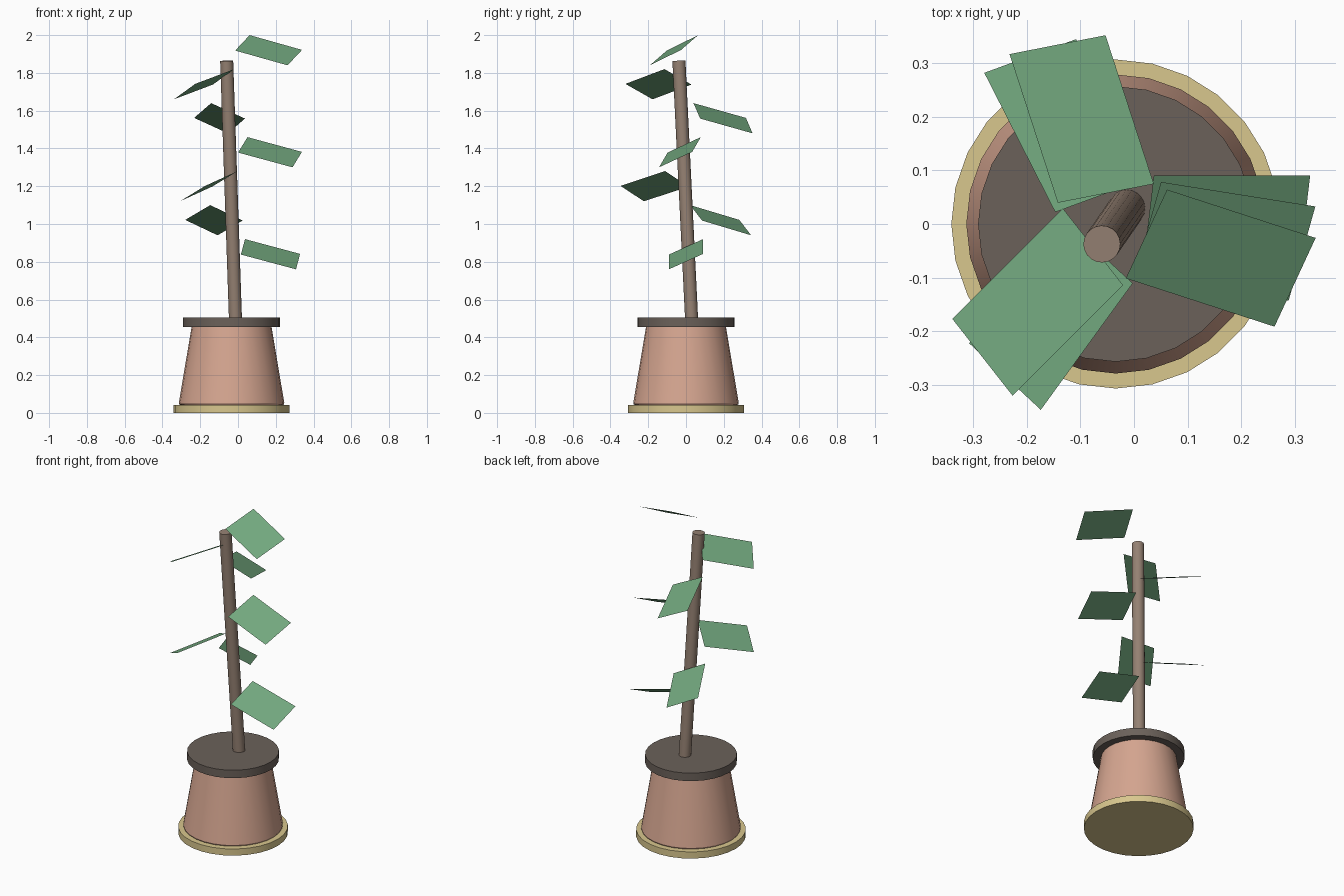
import bpy
from math import radians, cos, sin
from mathutils import Vector

if "Cube" in bpy.data.objects:
    bpy.data.objects.remove(bpy.data.objects["Cube"])

CX = -0.034   # the pot axis sits slightly left of the origin


def material(name, rgb):
    m = bpy.data.materials.new(name)
    m.diffuse_color = (*rgb, 1)
    m.use_nodes = True
    m.node_tree.nodes["Principled BSDF"].inputs["Base Color"].default_value = m.diffuse_color
    return m


def cone(name, r1, r2, z0, z1, mat, sides=28, bevel=0):
    bpy.ops.mesh.primitive_cone_add(vertices=sides, radius1=r1, radius2=r2,
                                    depth=z1 - z0, location=(CX, 0, (z0 + z1) / 2))
    ob = bpy.context.object
    ob.name = name
    ob.data.materials.append(mat)
    if bevel:
        mod = ob.modifiers.new("soft_edge", 'BEVEL')
        mod.width = bevel
        mod.segments = 2
        mod.limit_method = 'ANGLE'
    bpy.ops.object.shade_smooth_by_angle(angle=radians(30))
    return ob


clay = material("clay", (0.67, 0.38, 0.28))
soil = material("soil", (0.147, 0.12, 0.102))
bark = material("bark", (0.30, 0.22, 0.17))
sand = material("sand", (0.69, 0.57, 0.27))
green = material("green", (0.17, 0.39, 0.21))

# Saucer, pot and soil disc
cone("saucer", 0.307, 0.307, 0, 0.041, sand)
cone("pot", 0.281, 0.204, 0.041, 0.502, clay, bevel=0.012)
cone("soil_disc", 0.257, 0.257, 0.455, 0.504, soil)

# Leaning stem
stem = cone("stem", 0.0345, 0.0345, 0.335, 1.865, bark, sides=20)
stem.rotation_euler = Vector((-0.034, -0.049, 1)).to_track_quat('Z', 'Y').to_euler()

# Flat leaves spiralling up the stem
for i in range(7):
    yaw = radians(117 * i)
    bpy.ops.mesh.primitive_plane_add(
        size=1,
        location=(CX + 0.206 * cos(yaw), 0.206 * sin(yaw), 0.84 + 0.18 * i),
        rotation=(radians(25), radians(15), yaw))
    leaf = bpy.context.object
    leaf.name = f"leaf_{i + 1}"
    leaf.scale = (0.302, 0.2, 1)
    leaf.data.materials.append(green)
